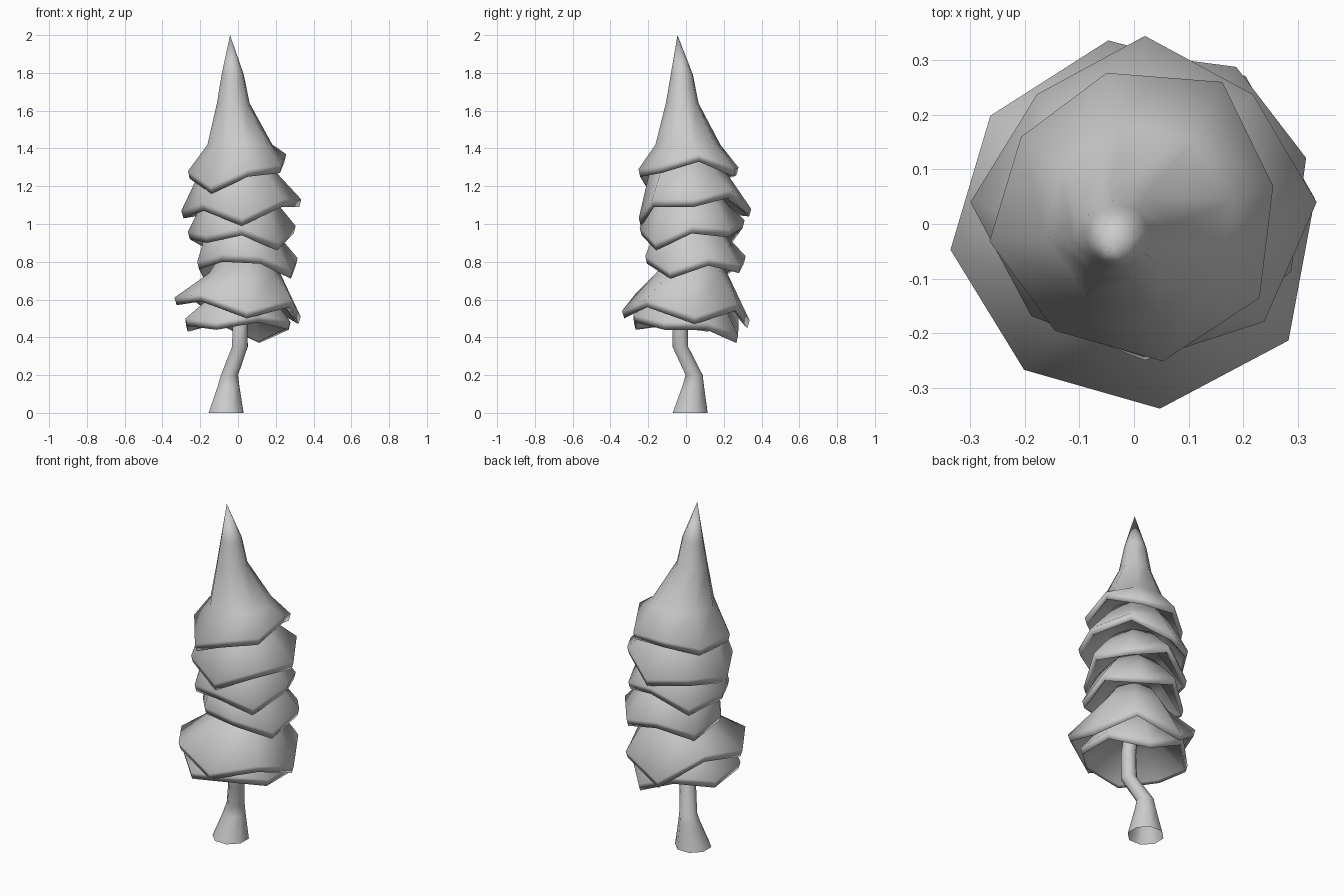
import bpy, bmesh
from math import sin, cos, radians, pi

if "Cube" in bpy.data.objects:
    bpy.data.objects.remove(bpy.data.objects["Cube"])

SIDES = 8


def ring(bm, cx, cy, r, z, phase):
    """Octagonal ring; r and z are single values or lists with one per corner."""
    zs = z if isinstance(z, list) else [z] * SIDES
    rs = r if isinstance(r, list) else [r] * SIDES
    return [bm.verts.new((cx + rs[i] * cos(radians(phase) + i * 2 * pi / SIDES),
                          cy + rs[i] * sin(radians(phase) + i * 2 * pi / SIDES), zs[i]))
            for i in range(SIDES)]


def bridge(bm, a, b):
    for i in range(SIDES):
        j = (i + 1) % SIDES
        bm.faces.new((a[i], a[j], b[j], b[i]))


def finish(bm, name):
    bmesh.ops.recalc_face_normals(bm, faces=bm.faces)
    mesh = bpy.data.meshes.new(name)
    bm.to_mesh(mesh)
    bm.free()
    mesh.shade_smooth()
    ob = bpy.data.objects.new(name, mesh)
    bpy.context.collection.objects.link(ob)


def tier(name, centre, radii, phase, heights, upper, apex=None):
    """Hollow skirt with zigzag rim. upper: (cx, cy, r, z) rings going up."""
    bm = bmesh.new()
    cx, cy = centre
    ux, uy, ur, uz = upper[0]
    # underside, lip, outer surface
    rings = [ring(bm, ux, uy, ur * 0.8, uz - 0.05, phase),
             ring(bm, cx, cy, [r * 0.92 for r in radii], [h + 0.012 for h in heights], phase),
             ring(bm, cx, cy, [r * 0.965 for r in radii], heights, phase),
             ring(bm, cx, cy, radii, [h + 0.04 for h in heights], phase)]
    rings += [ring(bm, *u, phase) for u in upper]
    for a, b in zip(rings, rings[1:]):
        bridge(bm, a, b)
    bm.faces.new(rings[0])
    if apex:
        tip = bm.verts.new(apex)
        top = rings[-1]
        for i in range(SIDES):
            bm.faces.new((top[i], top[(i + 1) % SIDES], tip))
    else:
        bm.faces.new(rings[-1])
    finish(bm, name)


# Bent trunk, open at the ground
bm = bmesh.new()
path = [(-0.063, 0.022, 0.1, 0), (-0.05, 0.038, 0.062, 0.14), (-0.045, 0.043, 0.049, 0.2),
        (0.01, -0.03, 0.045, 0.35), (0.012, -0.03, 0.042, 0.5), (0.02, 0, 0.04, 0.6)]
rings = [ring(bm, *p, 22) for p in path]
for a, b in zip(rings, rings[1:]):
    bridge(bm, a, b)
finish(bm, "trunk")

# Pointed crown
tier("crown", (0, 0.02), [.26, .29, .262, .25, .27, .26, .277, .278], 11,
     [1.33, 1.25, 1.26, 1.21, 1.24, 1.16, 1.25, 1.27],
     [(0.01, 0.01, 0.175, 1.42), (-0.025, -0.02, 0.088, 1.64), (-0.028, -0.022, 0.06, 1.79)],
     apex=(-0.042, -0.045, 2.0))

# Foliage tiers, top to bottom
tier("foliage_upper", (0.02, 0.04), [.315, .28, .305, .28, .32, .295, .29, .31], 0,
     [1.09, 1.14, 1.04, 1.05, 1.03, 1.07, 0.99, 1.09],
     [(0, 0.01, 0.205, 1.27), (0, 0.01, 0.13, 1.36)])
tier("foliage_upper_middle", (0.02, 0.03), [.285, .28, .28, .28, .285, .27, .275, .275], 0,
     [0.95, 0.93, 0.98, 0.87, 0.92, 0.90, 0.94, 0.86],
     [(0.01, 0.02, 0.205, 1.10), (0.01, 0.02, 0.13, 1.18)])
tier("foliage_middle", (0.05, 0.05), [.275] * 8, 15,
     [0.78, 0.74, 0.79, 0.71, 0.76, 0.80, 0.79, 0.71],
     [(0.02, 0.02, 0.20, 0.94), (0.02, 0.02, 0.13, 1.02)])
tier("foliage_lower", (0, 0), [.335, .34, .34, .33, .34, .335, .342, .355], 8,
     [0.47, 0.54, 0.45, 0.61, 0.57, 0.59, 0.50, 0.56],
     [(0.035, 0.03, 0.19, 0.74), (0.03, 0.03, 0.12, 0.84)])
tier("foliage_bottom", (0, 0), [.30] * 8, 22,
     [0.44, 0.37, 0.47, 0.43, 0.46, 0.44, 0.48, 0.44],
     [(0.02, 0.02, 0.17, 0.62), (0.02, 0.02, 0.10, 0.68)])
